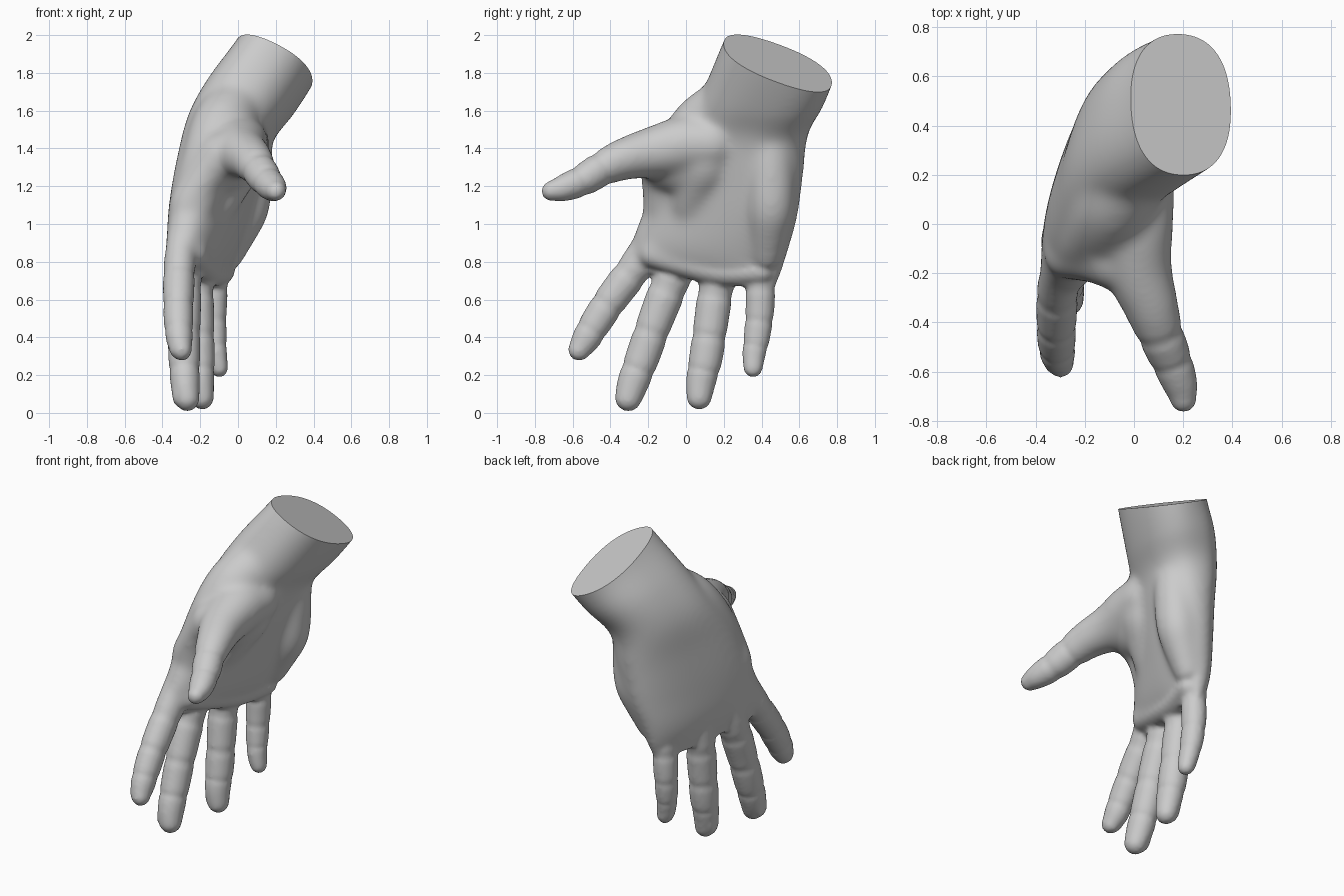
import bpy, bmesh, math
from mathutils import Vector

if "Cube" in bpy.data.objects:
    bpy.data.objects.remove(bpy.data.objects["Cube"])

SIDES = 24


def spline(pts, steps=8):
    """Catmull-Rom through rows of equal length."""
    P = [pts[0]] + list(pts) + [pts[-1]]
    out = []
    for i in range(1, len(P) - 2):
        for k in range(steps):
            t = k / steps
            out.append([0.5 * (2*b + (c-a)*t + (2*a-5*b+4*c-d)*t*t + (3*b-a-3*c+d)*t**3)
                        for a, b, c, d in zip(P[i-1], P[i], P[i+1], P[i+2])])
    return out + [list(pts[-1])]


def skin(bm, rings):
    """Closed loft through rings of points."""
    vs = [[bm.verts.new(p) for p in r] for r in rings]
    n = len(vs[0])
    fs = [bm.faces.new((a[i], a[(i+1) % n], b[(i+1) % n], b[i]))
          for a, b in zip(vs, vs[1:]) for i in range(n)]
    fs += [bm.faces.new(vs[0][::-1]), bm.faces.new(vs[-1])]
    bmesh.ops.recalc_face_normals(bm, faces=fs)


def tube(bm, pts, ref=(1, 0, 0), flat=1.0, creases=()):
    """Rounded tube; each point is x, y, z, radius. flat scales along ref."""
    rows = spline(pts)
    C = [Vector(r[:3]) for r in rows]
    n = len(C) - 1
    R = [r[3] * (1 - sum(0.08*math.exp(-((i/n - f)/0.02)**2) for f in creases))
         for i, r in enumerate(rows)]
    rings = []

    def ring(c, d, r):
        u = d.cross(Vector(ref)).normalized()
        v = u.cross(d).normalized()
        rings.append([c + u*r*math.cos(a) + v*r*flat*math.sin(a)
                      for a in (2*math.pi*i/SIDES for i in range(SIDES))])

    d0, d1 = (C[1]-C[0]).normalized(), (C[-1]-C[-2]).normalized()
    for a in (80, 55, 28):
        a = math.radians(a)
        ring(C[0] - d0*R[0]*math.sin(a), d0, R[0]*math.cos(a))
    for i, c in enumerate(C):
        ring(c, (C[min(i+1, n)] - C[max(i-1, 0)]).normalized(), R[i])
    for a in (28, 55, 80):
        a = math.radians(a)
        ring(C[-1] + d1*R[-1]*math.sin(a), d1, R[-1]*math.cos(a))
    skin(bm, rings)


bm = bmesh.new()

# palm and wrist: thumb-side edge, little-finger-side edge, half thickness x, y, z
sections = [
    (0.31, 0.27, 2.12, 0.28, 0.85, 1.93, 0.20, 0, -0.10),
    (0.19, 0.19, 1.94, 0.19, 0.78, 1.76, 0.205, 0, -0.10),
    (0.01, 0.09, 1.71, 0.11, 0.725, 1.62, 0.22, -.02, -0.08),
    (-0.12, 0.01, 1.55, 0.04, 0.64, 1.46, 0.205, -.05, -0.05),
    (-0.21, -0.11, 1.35, 0.02, 0.615, 1.25, 0.185, -.05, -0.03),
    (-0.28, -0.21, 1.10, -0.015, 0.585, 1.03, 0.16, -.05, -0.02),
    (-0.31, -0.285, 0.88, -0.075, 0.53, 0.83, 0.13, -.04, -0.01),
    (-0.32, -0.25, 0.75, -0.11, 0.465, 0.65, 0.08, 0, 0.0),
]
rings = []
for s in spline(sections):
    A, B, t = Vector(s[:3]), Vector(s[3:6]), Vector(s[6:])
    c, w = (A+B)/2, (B-A)/2
    ring = []
    for i in range(40):
        a = 2*math.pi*i/40
        ca, sa = math.cos(a), math.sin(a)
        ring.append(c + w*math.copysign(abs(ca)**0.85, ca)
                    + t*math.copysign(abs(sa)**0.85, sa))
    rings.append(ring)
skin(bm, rings)

# fingers: knuckle, joint and tip points, with radius
fingers = [
    [(-0.295, -0.16, 0.95, .09), (-0.31, -0.27, 0.77, .092), (-0.315, -0.39, 0.61, .088),
     (-0.315, -0.47, 0.49, .084), (-0.31, -0.53, 0.39, .076), (-0.30, -0.565, 0.335, .060)],
    [(-0.285, 0.0, 0.92, .09), (-0.285, -0.08, 0.70, .100), (-0.285, -0.165, 0.48, .094),
     (-0.285, -0.225, 0.31, .091), (-0.28, -0.28, 0.16, .084), (-0.27, -0.305, 0.08, .072)],
    [(-0.215, 0.20, 0.90, .09), (-0.215, 0.16, 0.67, .094), (-0.21, 0.13, 0.46, .091),
     (-0.205, 0.105, 0.29, .089), (-0.20, 0.08, 0.17, .080), (-0.19, 0.07, 0.085, .068)],
    [(-0.115, 0.40, 0.90, .08), (-0.125, 0.395, 0.70, .080), (-0.13, 0.39, 0.53, .076),
     (-0.125, 0.375, 0.40, .070), (-0.115, 0.36, 0.31, .062), (-0.10, 0.355, 0.24, .052)],
]
for f in fingers:
    tube(bm, f, flat=0.93, creases=(0.24, 0.46, 0.70))
    # fingernail
    p, q = Vector(f[-2][:3]), Vector(f[-1][:3])
    off = Vector((-f[-1][3]*0.9, 0, 0))
    tube(bm, [(*(p + (q-p)*k + off), f[-1][3]*0.65) for k in (0.4, 0.9)], flat=0.25)

# thumb and its fleshy base
tube(bm, [(0.03, 0.13, 1.42, .145), (0.0, 0.0, 1.415, .165), (0.015, -0.17, 1.38, .145),
          (0.065, -0.32, 1.345, .117), (0.105, -0.44, 1.295, .097), (0.15, -0.55, 1.23, .087),
          (0.187, -0.65, 1.19, .073), (0.20, -0.71, 1.175, .056)],
     ref=(0.6, 0, -.8), flat=0.95, creases=(0.58, 0.73))
tube(bm, [(-0.01, 0.13, 1.42, .15), (-0.02, 0.10, 1.32, .15), (-0.06, 0.06, 1.22, .13),
          (-0.12, 0.02, 1.1, .11)])
tube(bm, [(-0.02, 0.08, 1.34, .14), (-0.05, -0.03, 1.30, .13), (-0.09, -0.1, 1.29, .12)])
# wrist side of the thumb
tube(bm, [(0.03, 0.26, 1.71, .13), (-0.03, 0.18, 1.6, .16), (-0.09, 0.07, 1.5, .165),
          (-0.15, -0.04, 1.33, .15), (-0.24, -0.11, 1.08, .12)])
# web between thumb and first finger
tube(bm, [(-0.08, -0.14, 1.36, .13), (-0.17, -0.13, 1.26, .11), (-0.26, -0.12, 1.1, .11)])
# pad on the little-finger side
tube(bm, [(0.06, 0.45, 1.46, .12), (0.055, 0.45, 1.3, .13), (0.04, 0.45, 1.1, .13),
          (0.0, 0.44, 0.98, .115), (-0.05, 0.43, 0.85, .09)])
# pads under the fingers
tube(bm, [(-0.235, -0.18, 0.85, .08), (-0.2, 0.0, 0.80, .085), (-0.155, 0.2, 0.755, .085),
          (-0.09, 0.40, 0.755, .075)], ref=(0, 0, 1))

mesh = bpy.data.meshes.new("hand")
bm.to_mesh(mesh)
bm.free()
hand = bpy.data.objects.new("hand", mesh)
bpy.context.collection.objects.link(hand)
bpy.context.view_layer.objects.active = hand
hand.select_set(True)

# fuse all parts into one soft skin
m = hand.modifiers.new("fuse", 'REMESH')
m.mode = 'VOXEL'
m.voxel_size = 0.013
bpy.ops.object.modifier_apply(modifier="fuse")

# palm is softened much more than the fingers
group = hand.vertex_groups.new(name="palm")
for v in hand.data.vertices:
    w = min((v.co.z - 0.76) / 0.1, (v.co.y + 0.4) / 0.2, 1)
    if w > 0:
        group.add([v.index], w, 'REPLACE')
for name, steps, vg in (("soften", 5, ""), ("soften palm", 60, "palm")):
    m = hand.modifiers.new(name, 'SMOOTH')
    m.factor = 0.5
    m.iterations = steps
    m.vertex_group = vg
    bpy.ops.object.modifier_apply(modifier=name)

# slanted flat cut at the wrist
bm = bmesh.new()
bm.from_mesh(hand.data)
bmesh.ops.bisect_plane(bm, geom=bm.verts[:] + bm.edges[:] + bm.faces[:],
                       plane_co=(0.18, 0.48, 1.858), plane_no=(0.5, 0.38, 1),
                       clear_outer=True)
bmesh.ops.holes_fill(bm, edges=[e for e in bm.edges if e.is_boundary], sides=0)
bm.to_mesh(hand.data)
bm.free()
bpy.ops.object.shade_smooth_by_angle(angle=math.radians(40))
